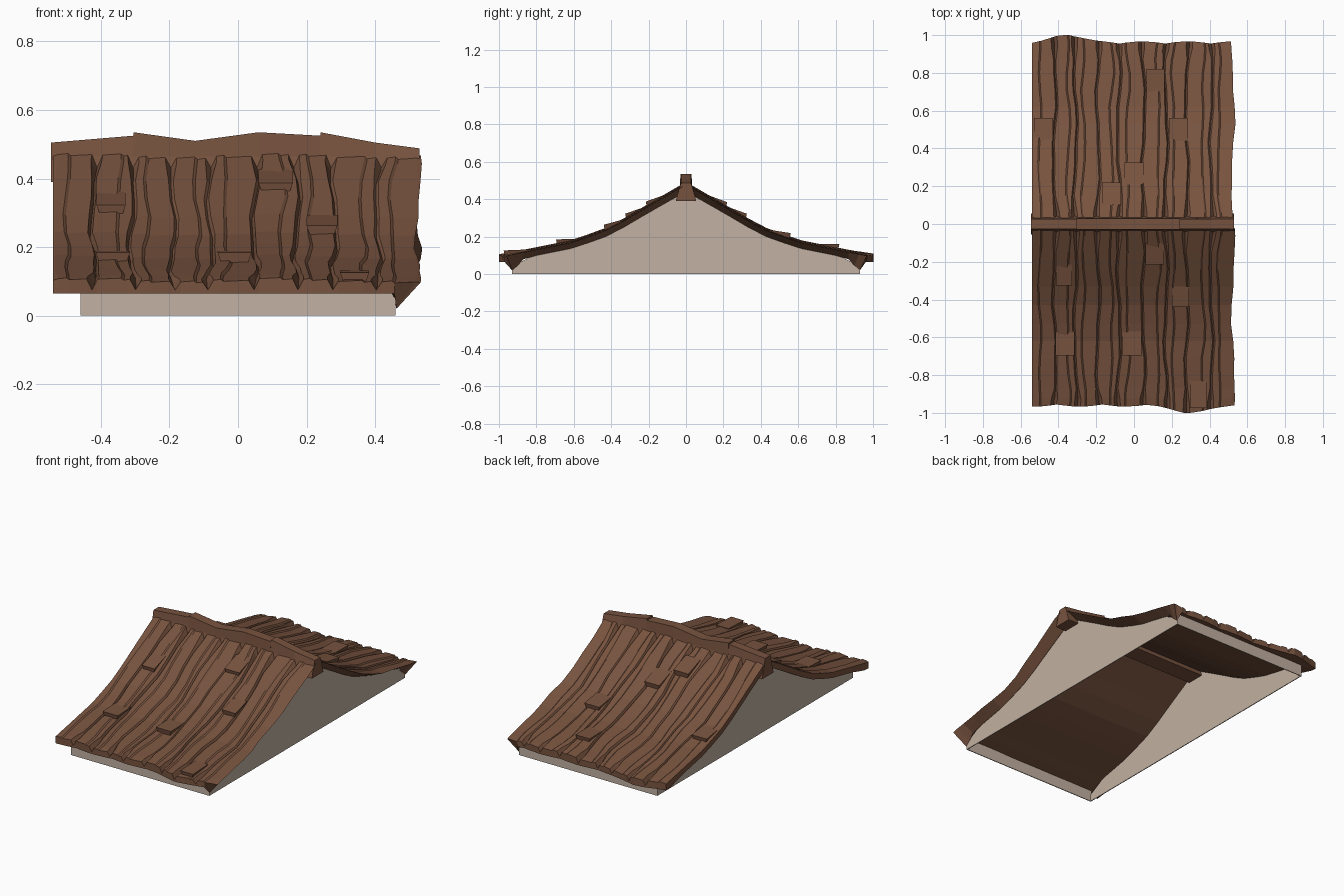
import bpy, bmesh, math, random

if "Cube" in bpy.data.objects:
    bpy.data.objects.remove(bpy.data.objects["Cube"])
random.seed(4)

def material(name, rgb):
    m = bpy.data.materials.new(name)
    m.diffuse_color = (*rgb, 1)
    m.use_nodes = True
    m.node_tree.nodes["Principled BSDF"].inputs["Base Color"].default_value = m.diffuse_color
    return m

WOOD = material("brown wood", (0.186, 0.086, 0.049))
PLASTER = material("beige plaster", (0.54, 0.44, 0.36))

def make(name, verts, faces, mat):
    me = bpy.data.meshes.new(name)
    me.from_pydata(verts, [], faces)
    bm = bmesh.new()
    bm.from_mesh(me)
    bmesh.ops.recalc_face_normals(bm, faces=bm.faces)
    bm.to_mesh(me)
    bm.free()
    me.materials.append(mat)
    ob = bpy.data.objects.new(name, me)
    bpy.context.collection.objects.link(ob)
    return ob

def interp(pts, v):
    for (a, za), (b, zb) in zip(pts, pts[1:]):
        if v <= b:
            return za + (zb - za) * (v - a) / (b - a)
    return pts[-1][1]

# curved slope, measured outward from the ridge
TOP = [(0, .485), (.2, .368), (.4, .250), (.6, .176), (.8, .136), (.92, .112), (1, .092)]
UNDER = [(0, .445), (.2, .332), (.4, .214), (.6, .143), (.8, .103), (.93, .066), (1, .063)]
EDGES = [-.54, -.42, -.31, -.19, -.08, .05, .17, .28, .41, .525]
ROWS = [.02, .06, .15, .24, .33, .43, .53, .62, .71, .80, .87, .92, .955]

def wobble(i, y):
    if i == 0:
        return 0
    return .009 * math.sin(9 * y + 1.7 * i) + .004 * math.sin(21 * y + i)

def eave_bulge(x, s):
    # waves in the eave line: one strong bump plus small ripples
    c = -.35 if s > 0 else .30
    return .042 * math.exp(-((x - c) / .1) ** 2) + .012 * abs(math.sin(13 * x + s))

def roof_slope(name, s):
    grid, under = [], []
    for r, y in enumerate(ROWS):
        end = r <= 1 or r >= len(ROWS) - 2
        half = .016 if end else .007          # grooves open out at both ends
        depth = .028 if end else .013
        top, low = [], []
        for p in range(len(EDGES) - 1):
            a = EDGES[p] + wobble(p, s * y)
            b = EDGES[p + 1] + wobble(p + 1, s * y)
            m = a + (b - a) * (.35 + .3 * (p % 2)) + .006 * math.sin(14 * y + p)
            lift = .005 * math.sin(5 * p + 2)
            cols = [(a, -depth if p else 0), (a + half, lift), (m - .004, lift + .003),
                    (m + .004, lift - .003), (b - half, lift)]
            if p == len(EDGES) - 2:
                cols.append((b, -.006))
            for x, dz in cols:
                yy = y
                if r == len(ROWS) - 1:
                    yy += eave_bulge(x, s)
                elif r == len(ROWS) - 2:
                    yy += .5 * eave_bulge(x, s)
                top.append((x, s * yy, interp(TOP, y) + dz))
                # the right verge is undercut back to the gable
                ux, uy, uz = min(x, .462), yy, interp(UNDER, y)
                if x > .46:
                    uz -= .004
                    if r >= len(ROWS) - 2:
                        uy, uz = (.90, .045) if r == len(ROWS) - 2 else (.93, .02)
                low.append((ux, s * uy, uz))
        grid.append(top)
        under.append(low)
    n, R = len(grid[0]), len(ROWS)
    verts = [v for g in grid for v in g] + [v for g in under for v in g]
    o = n * R
    faces = []
    for r in range(R - 1):
        for c in range(n - 1):
            q = [r * n + c, r * n + c + 1, (r + 1) * n + c + 1, (r + 1) * n + c]
            faces += [q, [o + k for k in reversed(q)]]
        for c in (0, n - 1):
            k = r * n + c
            faces.append([k, k + n, o + k + n, o + k])
    for r in (0, R - 1):
        for c in range(n - 1):
            k = r * n + c
            faces.append([k, k + 1, o + k + 1, o + k])
    make(name, verts, faces, WOOD)

roof_slope("front_planks", -1)
roof_slope("back_planks", 1)

BOX = [(0, 1, 2, 3), (4, 5, 6, 7), (0, 1, 5, 4), (1, 2, 6, 5), (2, 3, 7, 6), (3, 0, 4, 7)]

# raised shingles, flush at the upper end: x centre, width, upper and lower distance from ridge, side
SHINGLES = [(-.37, .085, .215, .325, -1), (.11, .10, .10, .215, -1), (.245, .09, .33, .44, -1),
            (-.365, .10, .57, .695, -1), (-.01, .10, .57, .695, -1), (.34, .085, .83, .975, -1),
            (-.48, .10, .44, .56, 1), (.115, .095, .68, .82, 1), (.235, .10, .44, .56, 1),
            (0, .10, .21, .325, 1), (-.12, .10, .10, .22, 1)]
for i, (x, w, y0, y1, s) in enumerate(SHINGLES):
    z0, z1 = interp(TOP, y0), interp(TOP, y1)
    v = []
    for dz0, dz1, hw, dy in ((-.03, -.012, w / 2 - .014, -.008), (.002, .028, w / 2, 0)):
        v += [(x - hw, s * y0, z0 + dz0), (x + hw, s * y0, z0 + dz0),
              (x + hw, s * (y1 + dy), z1 + dz1), (x - hw, s * (y1 + dy), z1 + dz1)]
    make(f"shingle_{i + 1}", v, BOX, WOOD)

# ridge beam in three lengths, each a stepped trapezoid section
def ridge(name, stations, grow):
    verts, faces = [], []
    for x, zt in stations:
        sec = [(.055, .39), (.034, .465), (.026 + grow, zt)]
        verts += [(x, -h, z) for h, z in sec] + [(x, h, z) for h, z in reversed(sec)]
    for k in range(len(stations) - 1):
        for j in range(6):
            faces.append([k * 6 + j, k * 6 + (j + 1) % 6, k * 6 + 6 + (j + 1) % 6, k * 6 + 6 + j])
    faces += [list(range(6)), list(range(len(verts) - 6, len(verts)))]
    make(name, verts, faces, WOOD)

ridge("ridge_left", [(-.545, .505), (-.305, .525)], 0)
ridge("ridge_middle", [(-.305, .535), (-.125, .51), (.06, .535), (.24, .525)], .003)
ridge("ridge_right", [(.24, .535), (.40, .505), (.53, .488)], 0)

# thin gable walls following the roof underside
half = [(y, interp(UNDER, y) + .006) for y in (.0, .1, .2, .3, .4, .5, .6, .7, .8)] + [(.93, .04), (.93, 0)]
outline = half + [(-y, z) for y, z in reversed(half[1:])]
n = len(outline)
for name, x0, x1 in (("left_gable", -.46, -.455), ("right_gable", .455, .46)):
    verts = [(x, y, z) for x in (x0, x1) for y, z in outline]
    faces = [list(range(n)), list(range(n, 2 * n))]
    faces += [[k, (k + 1) % n, n + (k + 1) % n, n + k] for k in range(n)]
    make(name, verts, faces, PLASTER)

# low walls under the eaves
for name, s in (("front_eave_wall", -1), ("back_eave_wall", 1)):
    v = [(x, s * y, z) for z in (0, .072) for x, y in ((-.46, .925), (.46, .925), (.46, .93), (-.46, .93))]
    make(name, v, BOX, PLASTER)
